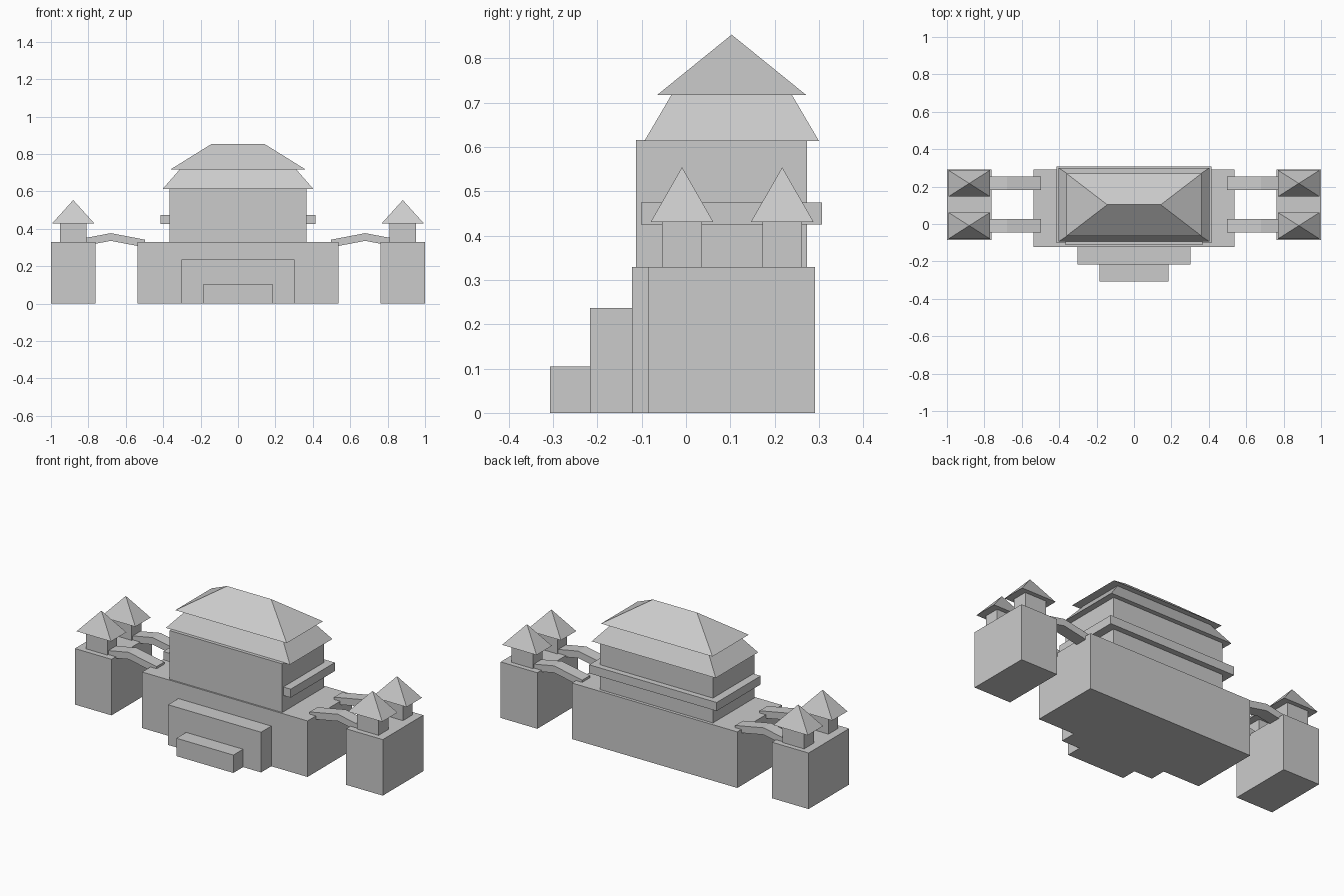
import bpy

if "Cube" in bpy.data.objects:
    bpy.data.objects.remove(bpy.data.objects["Cube"])


def make_mesh(name, verts, faces):
    mesh = bpy.data.meshes.new(name)
    mesh.from_pydata(verts, [], faces)
    obj = bpy.data.objects.new(name, mesh)
    bpy.context.collection.objects.link(obj)
    return obj


def frustum(name, center, z0, z1, bottom, top):
    """Rectangular block with given half sizes (x, y) at bottom and top; a zero size makes a ridge or tip."""
    cx, cy = center
    verts = [(cx + sx * h[0], cy + sy * h[1], z)
             for z, h in ((z0, bottom), (z1, top))
             for sx, sy in ((-1, -1), (1, -1), (1, 1), (-1, 1))]
    sides = [(i, (i + 1) % 4, (i + 1) % 4 + 4, i + 4) for i in range(4)]
    obj = make_mesh(name, verts, [(3, 2, 1, 0), (4, 5, 6, 7)] + sides)
    # weld collapsed corners
    import bmesh
    bm = bmesh.new()
    bm.from_mesh(obj.data)
    bmesh.ops.remove_doubles(bm, verts=bm.verts, dist=1e-5)
    bmesh.ops.recalc_face_normals(bm, faces=bm.faces)
    bm.to_mesh(obj.data)
    bm.free()
    return obj


def box(name, x0, x1, y0, y1, z0, z1):
    half = ((x1 - x0) / 2, (y1 - y0) / 2)
    return frustum(name, ((x0 + x1) / 2, (y0 + y1) / 2), z0, z1, half, half)


def bridge(name, side, y0, y1):
    """Gently bent walkway with constant thickness."""
    top = [(0.497, 0.342), (0.680, 0.377), (0.865, 0.342)]
    profile = top + [(x, z - 0.041) for x, z in reversed(top)]
    n = len(profile)
    verts = [(side * x, y, z) for y in (y0, y1) for x, z in profile]
    faces = [(i, (i + 1) % n, (i + 1) % n + n, i + n) for i in range(n)]
    faces += [(0, 5, 4, 1), (1, 4, 3, 2), (6, 7, 10, 11), (7, 8, 9, 10)]
    if side < 0:
        faces = [f[::-1] for f in faces]
    return make_mesh(name, verts, faces)


# Main hall: base, front steps, upper storey, balcony
box("base", -0.537, 0.537, -0.122, 0.291, 0, 0.329)
box("front_porch", -0.302, 0.302, -0.217, -0.122, 0, 0.236)
box("front_step", -0.185, 0.185, -0.307, -0.217, 0, 0.105)
box("upper_storey", -0.366, 0.366, -0.113, 0.273, 0.329, 0.615)
box("balcony", -0.414, 0.414, -0.102, 0.307, 0.425, 0.475)

# Two-tier hipped roof
frustum("lower_roof", (0, 0.103), 0.613, 0.717, (0.403, 0.197), (0.312, 0.136))
frustum("upper_roof", (0, 0.103), 0.717, 0.853, (0.362, 0.168), (0.143, 0))

# Side towers with two turrets and two bridges each
for side, label in ((-1, "left"), (1, "right")):
    cx = side * 0.881
    frustum(f"{label}_tower", (cx, 0.103), 0, 0.329, (0.119, 0.188), (0.119, 0.188))
    for cy, end in ((-0.009, "front"), (0.217, "back")):
        frustum(f"{label}_{end}_turret", (cx, cy), 0.329, 0.43, (0.07, 0.045), (0.07, 0.045))
        frustum(f"{label}_{end}_turret_roof", (cx, cy), 0.43, 0.554, (0.112, 0.071), (0, 0))
        bridge(f"{label}_{end}_bridge", side, cy - 0.036, cy + 0.036)
